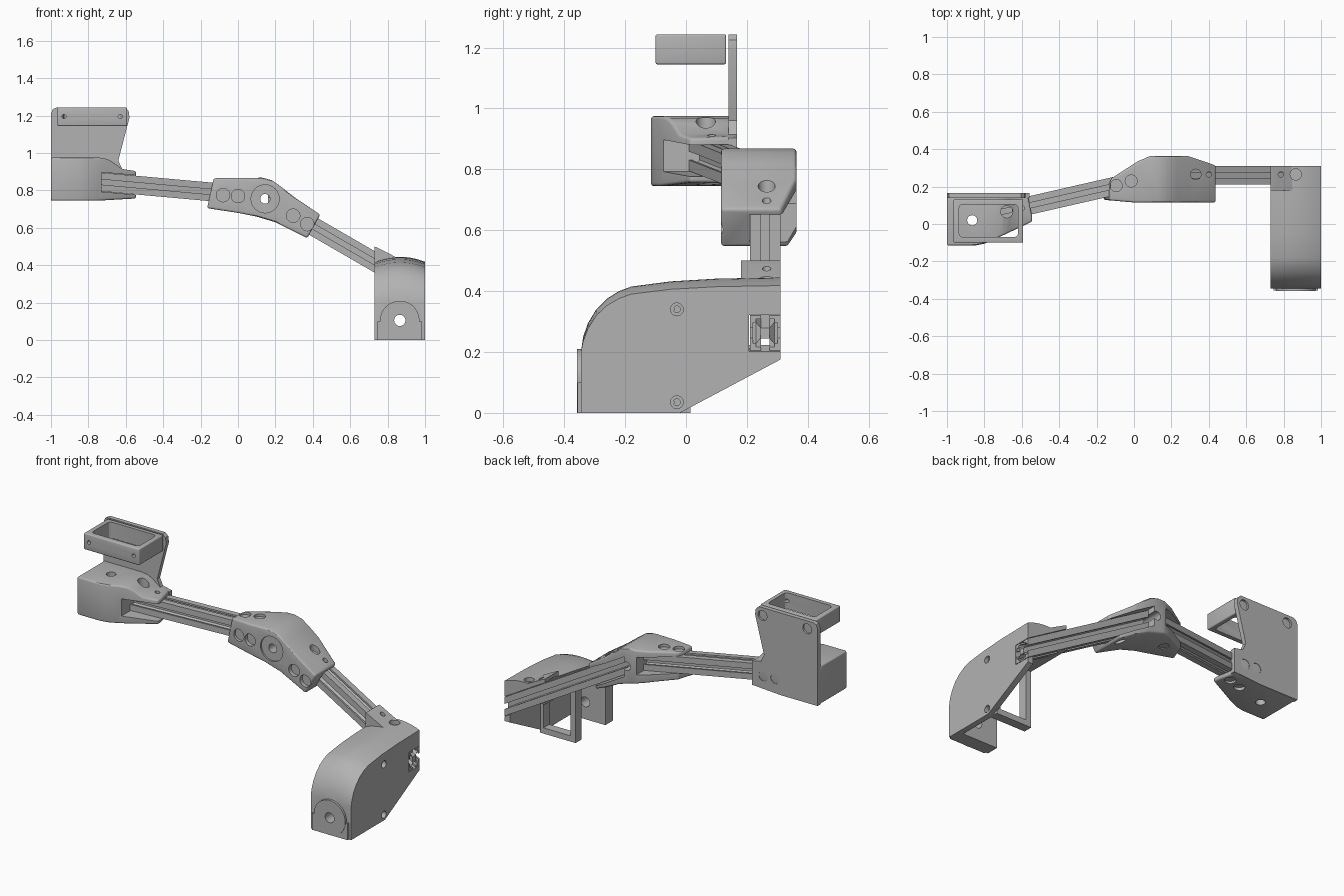
import bpy, bmesh, math
from mathutils import Vector, Matrix

if "Cube" in bpy.data.objects:
    bpy.data.objects.remove(bpy.data.objects["Cube"])

grey = bpy.data.materials.new("plain grey")
grey.use_nodes = True
grey.diffuse_color = (0.45, 0.45, 0.45, 1)
grey.node_tree.nodes["Principled BSDF"].inputs["Base Color"].default_value = grey.diffuse_color


def loft(name, rings):
    """Closed solid through a list of equal-length point rings."""
    bm = bmesh.new()
    loops = [[bm.verts.new(p) for p in r] for r in rings]
    n = len(loops[0])
    for a, b in zip(loops, loops[1:]):
        for i in range(n):
            j = (i + 1) % n
            bm.faces.new((a[i], a[j], b[j], b[i]))
    bm.faces.new(loops[0])
    bm.faces.new(loops[-1])
    bmesh.ops.recalc_face_normals(bm, faces=bm.faces)
    me = bpy.data.meshes.new(name)
    bm.to_mesh(me)
    bm.free()
    me.materials.append(grey)
    ob = bpy.data.objects.new(name, me)
    bpy.context.collection.objects.link(ob)
    return ob


def place(axis, p, t):
    i = "xyz".index(axis)
    v = list(p)
    v.insert(i, t)
    return v


def prism(name, axis, pts, a, b):
    return loft(name, [[place(axis, p, t) for p in pts] for t in (a, b)])


def rect(u0, u1, v0, v1):
    return [(u0, v0), (u1, v0), (u1, v1), (u0, v1)]


def disc(u, v, r, n=32):
    return [(u + r * math.cos(math.tau * i / n), v + r * math.sin(math.tau * i / n)) for i in range(n)]


def apply(ob, kind, **settings):
    mod = ob.modifiers.new(kind.lower(), kind)
    for k, v in settings.items():
        setattr(mod, k, v)
    bpy.context.view_layer.objects.active = ob
    bpy.ops.object.modifier_apply(modifier=mod.name)


def combine(ob, tool, op="DIFFERENCE"):
    apply(ob, "BOOLEAN", object=tool, operation=op, solver="EXACT")
    bpy.data.objects.remove(tool)


def bevel(ob, w):
    apply(ob, "BEVEL", width=w, segments=3, limit_method="ANGLE", angle_limit=math.radians(35))


def holes(ob, axis, specs, a, b):
    for u, v, r in specs:
        combine(ob, prism("hole_cutter", axis, disc(u, v, r), a, b))


# Slotted rails: one quarter of the section is turned four times
quarter = [(.05, -.05), (.05, -.014), (.04, -.014), (.04, -.03), (.03, -.03), (.015, -.014),
           (.015, .014), (.03, .03), (.04, .03), (.04, .014), (.05, .014)]
section = [Matrix.Rotation(k * math.pi / 2, 2) @ Vector(p) for k in range(4) for p in quarter]


def rail(name, p0, p1, tall):
    ob = loft(name, [[(x, y + s.x, z + s.y * tall) for s in section] for x, y, z in (p0, p1)])
    return ob


def channel(p0, p1, half, front, back):
    """Cutter following a rail, reaching out by front and back in y."""
    return loft("channel_cutter", [[(x, y + u, z + v) for u, v in rect(-front, back, -half, half)]
                                   for x, y, z in (p0, p1)])


A0, A1 = (-.73, .06, .845), (.08, .245, .772)
B0, B1 = (.16, .26, .748), (1.0, .26, .262)
rail("left_rail", A0, A1, 1.0)
rail("right_rail", B0, B1, 1.15)

# Middle joint: front outline crossed with top outline
joint = prism("middle_joint", "y", [(-.165, .705), (-.13, .865), (.13, .868), (.18, .855), (.23, .82),
              (.3, .765), (.44, .67), (.37, .545), (.2, .63), (.1, .66), (0, .68)], .05, .45)
combine(joint, prism("outline", "z", [(-.17, .13), (-.12, .245), (.02, .335), (.085, .363), (.29, .363),
        (.44, .312), (.44, .115), (0, .115)], .4, 1), "INTERSECT")
bevel(joint, .012)
combine(joint, channel((-.25, .17, .802), A1, .052, .052, .4))
combine(joint, channel(B0, (.58, .26, .505), .06, .052, .4))
holes(joint, "y", [(-.08, .775, .036), (0, .77, .036), (.295, .665, .036), (.37, .62, .036)], 0, .14)
holes(joint, "y", [(.145, .755, .075)], 0, .125)
holes(joint, "y", [(.145, .755, .026)], 0, .6)
holes(joint, "z", [(-.095, .205, .032), (-.015, .23, .032)], .85, 1)
holes(joint, "z", [(.33, .265, .028), (.4, .265, .014)], .66, 1)
holes(joint, "z", [(-.095, .205, .03), (-.015, .23, .03), (.32, .265, .03)], .4, .69)

# Left bracket base with its rail slot
base = prism("left_bracket", "y", [(-1, .745), (-.75, .745), (-.545, .757), (-.545, .903), (-.62, .915),
             (-.67, .952), (-.7, .968), (-.74, .975), (-1, .975)], -.2, .3)
combine(base, prism("outline", "z", [(-1, .163), (-.57, .165), (-.54, .015), (-.72, -.07), (-.8, -.105),
        (-.85, -.115), (-1, -.115)], .6, 1.1), "INTERSECT")
bevel(base, .01)
combine(base, channel(A0, (-.45, .124, .82), .052, .4, .052))
holes(base, "z", [(-.865, .02, .027)], .6, 1.1)
holes(base, "z", [(-.68, .065, .032), (-.6, .085, .014)], .89, 1.1)
holes(base, "z", [(-.68, .065, .03), (-.6, .085, .03)], .6, .765)

# Upright back plate
plate = prism("back_plate", "y", [(-1, .745), (-.75, .745), (-.56, .757), (-.56, .903), (-.62, .915),
              (-.64, .96), (-.58, 1.19), (-.585, 1.225), (-.605, 1.243), (-.97, 1.243), (-.99, 1.235),
              (-1, 1.21)], .14, .167)
holes(plate, "y", [(-.63, 1.195, .03), (-.93, 1.195, .03)], .155, .2)
holes(plate, "y", [(-.635, .83, .03), (-.715, .835, .03)], .13, .2)

# Open tray in front of the plate
tray = prism("tray", "z", rect(-.965, -.593, -.1, .132), 1.145, 1.243)
bevel(tray, .006)
opening = prism("opening", "z", rect(-.935, -.62, -.07, .105), 1, 1.4)
bevel(opening, .02)
combine(tray, opening)
holes(tray, "y", [(-.93, 1.195, .011), (-.63, 1.195, .011)], -.2, -.05)

# Right housing with an arched top
curve = [(-.345, 0), (-.345, .2), (-.338, .25), (-.322, .295), (-.295, .34), (-.26, .375), (-.22, .4),
         (-.18, .415), (-.05, .432), (.1, .441), (.31, .445)]
rings = []
for i in range(13):
    t = i / 6 - 1
    rings.append([(.865 + .135 * t, y, z * (1 - .06 * t * t) if z > .2 else z) for y, z in curve]
                 + [(.865 + .135 * t, .31, .175), (.865 + .135 * t, -.02, 0)])
housing = loft("right_housing", rings)
combine(housing, prism("nose_boss", "y", disc(.865, .105, .105, 48), -.358, -.3), "UNION")
combine(housing, prism("nose_foot", "y", rect(.745, .985, 0, .1), -.356, -.3), "UNION")
cavity = [(-.27, -.1), (-.27, .29), (-.24, .335), (-.18, .365), (-.04, .385), (-.04, -.1)]
combine(housing, prism("cavity", "x", cavity, .7, .965))
combine(housing, prism("rear_cavity", "x", rect(-.041, .5, -.1, .345), .7, .965))
tab = prism("rail_tab", "y", [(.73, .41), (.73, .5), (.75, .492), (.87, .43), (.87, .41)], .18, .31)
for part in (housing, tab):
    combine(part, channel((.6, .26, .494), (1.1, .26, .204), .06, .053, .3))
    holes(part, "z", [(.785, .265, .014), (.865, .265, .03)], .42, .7)
holes(housing, "x", [(-.03, .34, .021), (-.03, .035, .021)], .975, 1.1)
holes(housing, "x", [(-.03, .34, .011), (-.03, .035, .011)], .9, 1.1)
holes(housing, "y", [(.865, .105, .03)], -.5, -.2)

# Window frame inside the housing
frame = prism("window_frame", "y", rect(.73, .97, 0, .38), -.04, .015)
combine(frame, prism("window", "y", rect(.765, .945, .035, .33), -.2, .2))

for ob in bpy.context.collection.objects:
    ob.select_set(ob.type == "MESH" and grey.name in ob.data.materials)
bpy.context.view_layer.objects.active = housing
bpy.ops.object.shade_smooth_by_angle(angle=math.radians(30))
